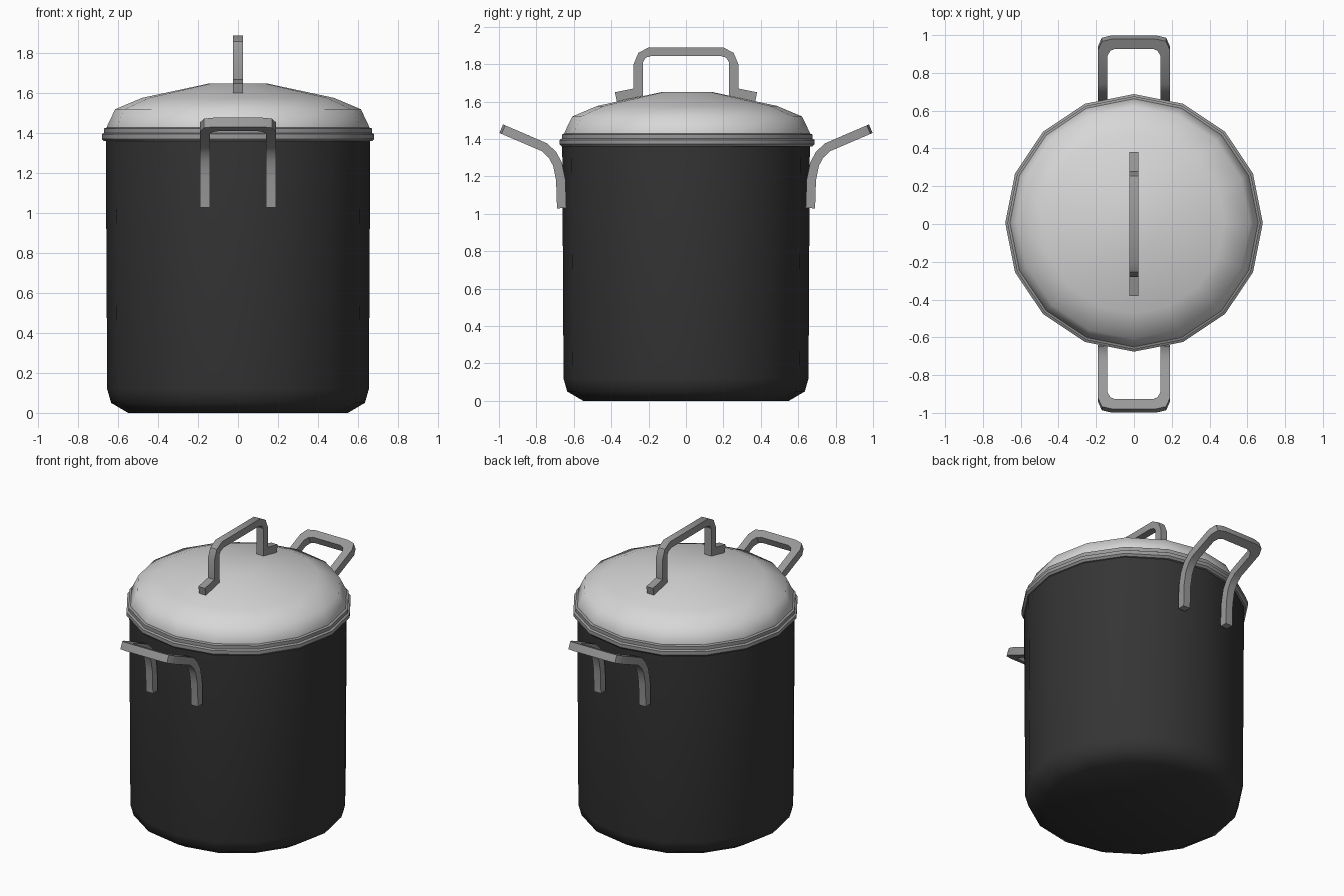
import bpy, bmesh, math
from mathutils import Vector

if "Cube" in bpy.data.objects:
    bpy.data.objects.remove(bpy.data.objects["Cube"])


def material(name, v):
    m = bpy.data.materials.new(name)
    m.diffuse_color = (v, v, v, 1)
    m.use_nodes = True
    m.node_tree.nodes["Principled BSDF"].inputs["Base Color"].default_value = m.diffuse_color
    return m


DARK = material("dark_enamel", 0.035)
STEEL = material("handle_grey", 0.32)
LID = material("light_steel", 0.68)


def finish(bm, name, mat, angle):
    bmesh.ops.recalc_face_normals(bm, faces=bm.faces)
    me = bpy.data.meshes.new(name)
    bm.to_mesh(me)
    bm.free()
    ob = bpy.data.objects.new(name, me)
    bpy.context.collection.objects.link(ob)
    me.materials.append(mat)
    bpy.ops.object.select_all(action='DESELECT')
    ob.select_set(True)
    bpy.context.view_layer.objects.active = ob
    bpy.ops.object.shade_smooth_by_angle(angle=math.radians(angle))
    return ob


def lathe(name, profile, mat, y0=0.0, closed=False, n=16, angle=50):
    """Spin an (r, z) profile; open profiles get capped at both ends."""
    bm = bmesh.new()
    rings = [[bm.verts.new((r * math.cos(2 * math.pi * i / n),
                            y0 + r * math.sin(2 * math.pi * i / n), z))
              for i in range(n)] for r, z in profile]
    pairs = list(zip(rings, rings[1:])) + ([(rings[-1], rings[0])] if closed else [])
    for a, b in pairs:
        for i in range(n):
            j = (i + 1) % n
            bm.faces.new((a[i], a[j], b[j], b[i]))
    if not closed:
        bm.faces.new(rings[0])
        bm.faces.new(rings[-1])
    return finish(bm, name, mat, angle)


def sweep(name, sections, mat):
    """Join a row of four-point sections into a square bar."""
    bm = bmesh.new()
    rows = [[bm.verts.new(p) for p in s] for s in sections]
    for a, b in zip(rows, rows[1:]):
        for i in range(4):
            j = (i + 1) % 4
            bm.faces.new((a[i], a[j], b[j], b[i]))
    bm.faces.new(rows[0])
    bm.faces.new(rows[-1])
    return finish(bm, name, mat, 30)


# Pot body, rim band and domed lid
lathe("pot_body", [(0.55, 0), (0.635, 0.05), (0.655, 0.12), (0.662, 1.37)], DARK)
lathe("lid_rim", [(0.64, 1.36), (0.67, 1.36), (0.682, 1.372), (0.682, 1.395),
                  (0.67, 1.402), (0.67, 1.424), (0.655, 1.43), (0.64, 1.43)],
      STEEL, 0.006, closed=True, angle=40)
lathe("lid_dome", [(0.655, 1.42), (0.657, 1.432), (0.615, 1.52), (0.48, 1.577), (0.14, 1.65)],
      LID, 0.006, angle=60)

# Lid handle: (outer y, z, inner y, z) for one half, mirrored for the other
half = [(0.38, 1.65, 0.37, 1.60), (0.28, 1.67, 0.23, 1.63), (0.28, 1.80, 0.23, 1.81),
        (0.255, 1.86, 0.215, 1.835), (0.20, 1.89, 0.18, 1.845)]
strip = half + [(-a, b, -c, d) for a, b, c, d in reversed(half)]
sweep("lid_handle", [[(-0.024, a, b), (0.024, a, b), (0.024, c, d), (-0.024, c, d)]
                     for a, b, c, d in strip], STEEL)

# Side handles: a loop laid on a bent sheet, seen side-on as this (y, z) path
path = [Vector(p) for p in ((0.665, 1.03), (0.67, 1.18), (0.687, 1.265),
                            (0.714, 1.315), (0.755, 1.355), (0.988, 1.455))]


def on_path(k, t):
    """Point and half-thickness normal at fraction t past path point k."""
    d = (path[k + 1] - path[k]).normalized()
    if t == 0 and k > 0:
        d = (d + (path[k] - path[k - 1]).normalized()).normalized()
    return path[k].lerp(path[k + 1], t), Vector((-d.y, d.x)) * 0.025


def loop_section(side, xo, ko, to, xi, ki, ti, sy):
    out = []
    for x, k, t, signs in ((xo, ko, to, (1, -1)), (xi, ki, ti, (-1, 1))):
        p, n = on_path(k, t)
        out += [(side * x, sy * (p + n * s).x, (p + n * s).y) for s in signs]
    return out


stations = [(0.19, k, 0, 0.14, k, 0) for k in range(5)]
stations += [(0.19, 4, 0.76, 0.14, 4, 0.62), (0.17, 4, 0.95, 0.125, 4, 0.74),
             (0.12, 4, 1.0, 0.10, 4, 0.78)]
for name, sy in (("front_handle", -1), ("back_handle", 1)):
    secs = [loop_section(-1, *s, sy) for s in stations]
    secs += [loop_section(1, *s, sy) for s in reversed(stations)]
    sweep(name, secs, STEEL)
